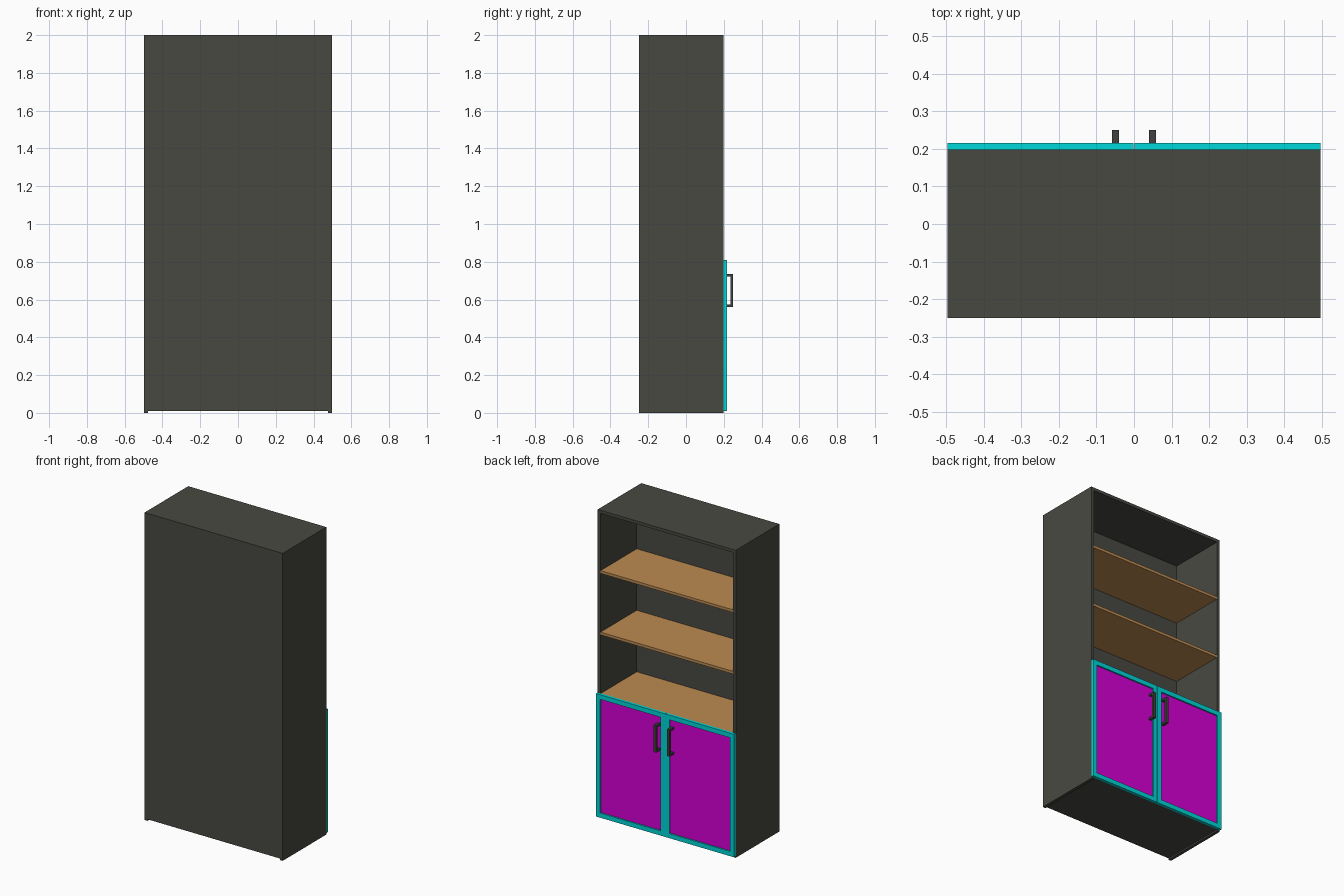
import bpy, bmesh
from mathutils import Vector

if "Cube" in bpy.data.objects:
    bpy.data.objects.remove(bpy.data.objects["Cube"])


def material(name, rgb):
    m = bpy.data.materials.new(name)
    m.diffuse_color = (*rgb, 1)
    m.use_nodes = True
    m.node_tree.nodes["Principled BSDF"].inputs["Base Color"].default_value = m.diffuse_color
    return m


CHARCOAL = material("charcoal", (0.065, 0.066, 0.054))
WOOD = material("light wood", (0.50, 0.255, 0.083))
CYAN = material("cyan", (0.0, 0.68, 0.68))
MAGENTA = material("magenta", (0.68, 0.0, 0.68))
METAL = material("dark metal", (0.052, 0.054, 0.050))


def boxes(name, mat, *spans, bevel=0):
    """One object made of boxes given as (x0, x1, y0, y1, z0, z1)."""
    bm = bmesh.new()
    for x0, x1, y0, y1, z0, z1 in spans:
        verts = bmesh.ops.create_cube(bm, size=1)["verts"]
        for v in verts:
            v.co = Vector((x1 if v.co.x > 0 else x0,
                           y1 if v.co.y > 0 else y0,
                           z1 if v.co.z > 0 else z0))
    bmesh.ops.recalc_face_normals(bm, faces=bm.faces)
    me = bpy.data.meshes.new(name)
    bm.to_mesh(me)
    bm.free()
    me.materials.append(mat)
    ob = bpy.data.objects.new(name, me)
    bpy.context.collection.objects.link(ob)
    if bevel:
        b = ob.modifiers.new("bevel", "BEVEL")
        b.width, b.segments = bevel, 1
    return ob


W, BACK, OPEN, TOP = 0.497, -0.25, 0.198, 2.0   # carcass half width, back, opening, height
T, BASE = 0.02, 0.01                            # board thickness, floor clearance
INNER = -0.175                                  # inner face of the back board

# Carcass: sides reach the floor, the other boards sit between them
for s, side in ((-1, "left"), (1, "right")):
    x0, x1 = sorted((s * W, s * (W - T)))
    boxes(side + "_side", CHARCOAL, (x0, x1, BACK, OPEN, 0, TOP))
I = W - T
boxes("back_board", CHARCOAL, (-I, I, BACK, INNER, BASE, TOP))
boxes("top_board", CHARCOAL, (-I, I, INNER, OPEN, TOP - T, TOP))
boxes("bottom_board", CHARCOAL, (-I, I, INNER, OPEN, BASE, BASE + T))

# Evenly spaced shelves, the lowest hidden behind the doors
for i in range(4):
    z = 0.407 + 0.4 * i
    boxes(f"shelf_{i + 1}", WOOD, (-I, I, INNER, OPEN - 0.001, z - 0.018, z))

# Two framed doors with recessed panels and bar handles
D0, D1, Z0, Z1, F = OPEN, 0.216, 0.01, 0.81, 0.03
for s, side in ((-1, "left"), (1, "right")):
    a, b = sorted((s * 0.001, s * W))
    boxes(side + "_door_frame", CYAN,
          (a, a + F, D0, D1, Z0, Z1), (b - F, b, D0, D1, Z0, Z1),
          (a + F, b - F, D0, D1, Z0, Z0 + F), (a + F, b - F, D0, D1, Z1 - F, Z1))
    boxes(side + "_door_panel", MAGENTA,
          (a + F, b - F, D0 + 0.002, D1 - 0.009, Z0 + F, Z1 - F))
    h0, h1 = s * 0.049 - 0.009, s * 0.049 + 0.009
    boxes(side + "_handle", METAL,
          (h0, h1, 0.236, 0.25, 0.56, 0.735),
          (h0, h1, D1 - 0.009, 0.236, 0.56, 0.573),
          (h0, h1, D1 - 0.009, 0.236, 0.722, 0.735))
